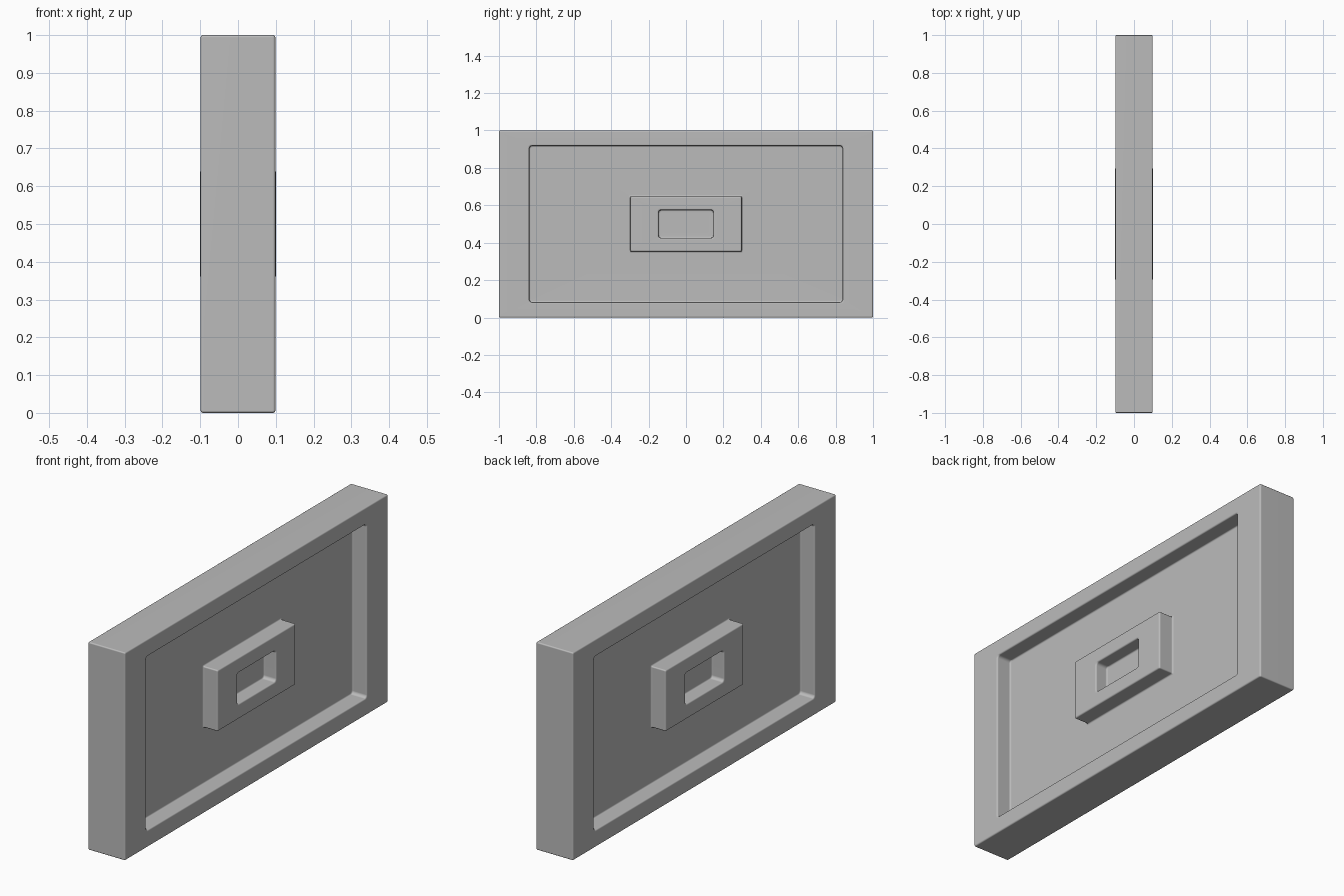
import bpy, bmesh
from math import cos, sin, pi
from mathutils import Vector

cube = bpy.data.objects.get("Cube")
if cube:
    bpy.data.objects.remove(cube, do_unlink=True)

SOFT = 0.008      # edge rounding
STEPS = 4         # segments per rounded edge or corner


def sign(v):
    return (v > 1e-6) - (v < -1e-6)


def soften(profile):
    """Round each inner corner of a (half width, half height, depth, radius) profile."""
    out = [profile[0]]
    for a, b, c in zip(profile, profile[1:], profile[2:]):
        start = [q + SOFT * sign(p - q) for p, q in zip(a[:3], b)]
        end = [q + SOFT * sign(p - q) for p, q in zip(c[:3], b)]
        for i in range(STEPS + 1):
            t = i / STEPS
            mid = [(1 - t) ** 2 * s + 2 * t * (1 - t) * m + t * t * e
                   for s, m, e in zip(start, b, end)]
            out.append((*mid, b[3]))
    return out + [profile[-1]]


def ring(bm, hy, hz, x, r):
    """Rounded rectangle facing x."""
    verts = []
    for k, (sy, sz) in enumerate([(1, 1), (-1, 1), (-1, -1), (1, -1)]):
        for i in range(STEPS + 1):
            a = (k + i / STEPS) * pi / 2
            verts.append(bm.verts.new(Vector((
                x, sy * (hy - r) + r * cos(a), 0.5 + sz * (hz - r) + r * sin(a)))))
    return verts


# Half profile from the pocket floor out to the outer rim
web, face, pocket = 0.022, 0.1, 0.035
half = [
    (0.12, 0.05, pocket, 0.015),
    (0.147, 0.075, pocket, 0.015), (0.147, 0.075, face, 0.015),
    (0.297, 0.147, face, 0.006), (0.297, 0.147, web, 0.006),
    (0.838, 0.418, web, 0.015), (0.838, 0.418, face - 0.001, 0.015),
    (1.0, 0.5, face - 0.001, 0.006),
]
profile = soften(half + [(y, z, -x, r) for y, z, x, r in reversed(half)])

# Loft the panel, both sides alike
bm = bmesh.new()
rings = [ring(bm, *p) for p in profile]
n = len(rings[0])
for a, b in zip(rings, rings[1:]):
    for i in range(n):
        j = (i + 1) % n
        bm.faces.new((a[i], a[j], b[j], b[i]))
bm.faces.new(rings[0])
bm.faces.new(rings[-1])
bmesh.ops.recalc_face_normals(bm, faces=bm.faces)
mesh = bpy.data.meshes.new("recessed_panel")
bm.to_mesh(mesh)
bm.free()

panel = bpy.data.objects.new("recessed_panel", mesh)
bpy.context.collection.objects.link(panel)

# Plain grey finish
grey = bpy.data.materials.new("plain_grey")
grey.use_nodes = True
grey.diffuse_color = (0.5, 0.5, 0.5, 1)
grey.node_tree.nodes["Principled BSDF"].inputs["Base Color"].default_value = (0.5, 0.5, 0.5, 1)
mesh.materials.append(grey)

bpy.ops.object.select_all(action="DESELECT")
panel.select_set(True)
bpy.context.view_layer.objects.active = panel
bpy.ops.object.shade_smooth_by_angle(angle=pi / 5)
weighted = panel.modifiers.new("even_shading", "WEIGHTED_NORMAL")
weighted.keep_sharp = True
